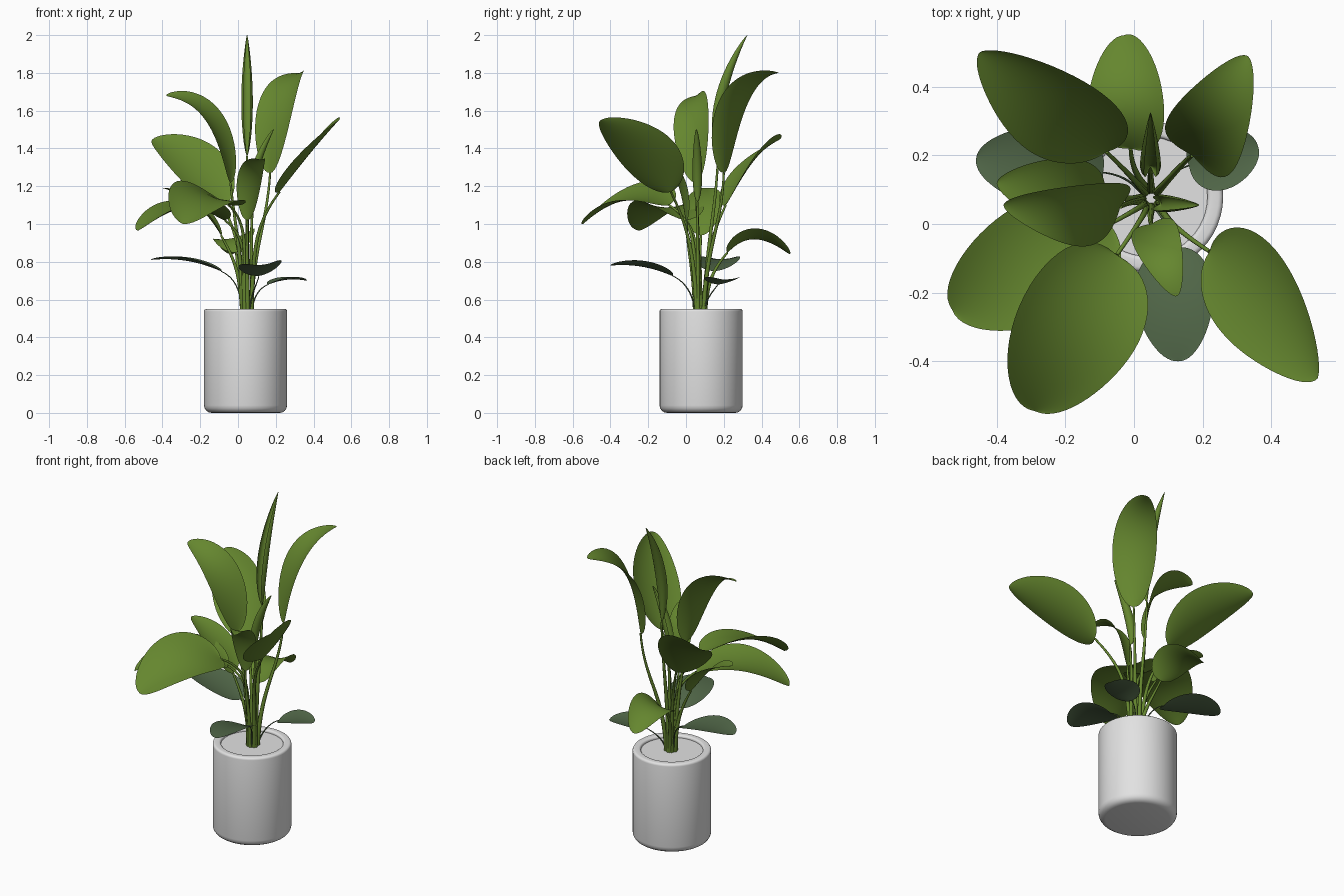
import bpy, bmesh, math
from mathutils import Vector as V

if "Cube" in bpy.data.objects:
    bpy.data.objects.remove(bpy.data.objects["Cube"])


def material(name, rgb):
    m = bpy.data.materials.new(name)
    m.diffuse_color = (*rgb, 1)
    m.use_nodes = True
    m.node_tree.nodes["Principled BSDF"].inputs["Base Color"].default_value = m.diffuse_color
    return m


GREEN = material("leaf green", (0.13, 0.24, 0.028))
GREY = material("grey green", (0.082, 0.135, 0.065))
WHITE = material("pot white", (0.76, 0.76, 0.76))
UP = V((0, 0, 1))


def finish(name, bm, mat, angle=40):
    me = bpy.data.meshes.new(name)
    bm.to_mesh(me)
    bm.free()
    ob = bpy.data.objects.new(name, me)
    bpy.context.collection.objects.link(ob)
    me.materials.append(mat)
    bpy.ops.object.select_all(action='DESELECT')
    ob.select_set(True)
    bpy.context.view_layer.objects.active = ob
    bpy.ops.object.shade_smooth_by_angle(angle=math.radians(angle))
    return ob


def bezier(p, t):
    # point on a bezier of any degree
    p = list(p)
    while len(p) > 1:
        p = [a.lerp(b, t) for a, b in zip(p, p[1:])]
    return p[0]


def skin(bm, rows, closed=False):
    # quads between successive rows of points
    grid = [[bm.verts.new(c) for c in r] for r in rows]
    for a, b in zip(grid, grid[1:]):
        n = len(a)
        for i in range(n if closed else n - 1):
            j = (i + 1) % n
            bm.faces.new((a[i], a[j], b[j], b[i]))
    return grid


def blade(name, p, width, roll, curl, power, mat, n=28, m=12):
    # leaf blade: arc cross-section swept along a curved midrib
    d = p[2] - p[0]
    side = V((d.x, d.y, 0)).cross(UP).normalized()
    c, s = math.cos(math.radians(roll)), math.sin(math.radians(roll))
    rows = []
    for i in range(n + 1):
        t = (1 - math.cos(math.pi * i / n)) / 2
        tan = (bezier(p[1:], t) - bezier(p[:2], t)).normalized()
        nor = side.cross(tan).normalized()
        a, b = side * c + nor * s, nor * c - side * s
        hw = width / 2 * max(math.sin(math.pi * t ** 0.8), 0) ** power + 0.0015
        row = []
        for k in range(m + 1):
            v = (2 * k / m - 1) * curl
            row.append(bezier(p, t) + a * (hw * math.sin(v) / curl)
                       + b * (hw * (1 - math.cos(v)) / curl))
        rows.append(row)
    bm = bmesh.new()
    skin(bm, rows)
    finish(name, bm, mat, 80)


def stalk(name, p, r0, r1, mat, n=18, sides=8):
    # tapering tube along a bezier
    rows = []
    for i in range(n + 1):
        t = i / n
        tan = (bezier(p[1:], t) - bezier(p[:-1], t)).normalized()
        a = tan.cross(V((0.3, 0.95, 0))).normalized()
        b = tan.cross(a)
        r = r0 + (r1 - r0) * t
        rows.append([bezier(p, t) + r * (a * math.cos(q) + b * math.sin(q))
                     for q in (2 * math.pi * k / sides for k in range(sides))])
    bm = bmesh.new()
    grid = skin(bm, rows, True)
    bm.faces.new(grid[-1])
    bmesh.ops.recalc_face_normals(bm, faces=bm.faces)
    finish(name, bm, mat, 60)


def leaf(name, base, tip, crest, width, roll=0, bend=0, curl=0.4, power=0.6,
         mat=GREEN, thick=0.013):
    # midrib bends at height "crest"; steeper leaves bend closer to their base
    b, t = V(base), V(tip)
    flat = V((t.x - b.x, t.y - b.y, 0))
    f = max(0.1, 0.55 - 0.3 * (crest - b.z) / flat.length)
    c = b + flat * f + UP * (crest - b.z) + flat.cross(UP).normalized() * bend
    blade(name, (b, c, t), width, roll, curl, power, mat)
    # stalk rises from the clump and meets the midrib smoothly
    out = V((b.x - 0.05, b.y - 0.075, 0))
    root = V((0.05, 0.075, 0.53)) + out.normalized() * 0.026
    h = b.z - root.z
    path = (root, root + UP * h * 0.5 + out * 0.1, b - (c - b).normalized() * h * 0.4, b)
    stalk(name.replace("leaf", "stalk"), path, thick, thick * 0.45, mat)


# pot: lathed profile with rounded foot, thick rim and shallow inner disc
def corner(r, z, size, start, turn):
    return [(r + size * math.cos(a), z + size * math.sin(a))
            for a in (math.radians(start + turn * k / 4) for k in range(5))]


profile = ([(0.0005, 0)] + corner(0.18, 0.04, 0.04, -90, 90)
           + corner(0.206, 0.537, 0.014, 0, 90) + corner(0.186, 0.539, 0.012, 90, 90)
           + [(0.174, 0.535), (0.0005, 0.535)])
bm = bmesh.new()
skin(bm, [[V((0.04 + r * math.cos(q), 0.08 + r * math.sin(q), z))
           for q in (2 * math.pi * k / 48 for k in range(48))] for r, z in profile], True)
bmesh.ops.recalc_face_normals(bm, faces=bm.faces)
finish("pot", bm, WHITE)

# young leaves, still rolled up
leaf("rolled_top_leaf", (.048, .17, 1.36), (.048, .325, 2), 1.7, .15, curl=2.5, power=.8)
leaf("rolled_small_leaf", (.08, .06, 1.12), (.19, .055, 1.5), 1.28, .11, curl=2.2)

# tall arching leaves
leaf("tall_back_right_leaf", (.17, .2, 1.27), (.33, .49, 1.8), 1.79, .25, 10, .02)
leaf("tall_left_leaf", (-.04, .05, 1.22), (-.38, .055, 1.68), 1.68, .21, 26, -.03)
leaf("back_left_leaf", (-.08, .21, 1.1), (-.45, .5, 1.45), 1.37, .31, 30, .02)
leaf("front_right_leaf", (.22, -.08, 1.17), (.535, -.45, 1.55), 1.4, .33, -32, -.06)

# middle leaves
leaf("front_left_leaf", (-.05, -.09, 1.1), (-.29, -.545, 1), 1.22, .38, 16, .03, power=.5)
leaf("low_left_leaf", (-.07, 0, 1.02), (-.53, -.25, .965), 1.18, .36, power=.5)
leaf("mid_left_leaf", (-.09, .08, .94), (-.4, .12, 1.19), 1.14, .2)
leaf("low_back_leaf", (-.01, .22, .85), (-.03, .55, .84), 1.01, .23, 14, power=.5)
leaf("small_front_leaf", (.05, 0, 1.02), (.125, -.21, 1.34), 1.36, .14)

# old grey leaves lying low
OLD = dict(curl=.3, power=.5, mat=GREY, thick=.005)
leaf("grey_front_leaf", (.11, -.07, .725), (.13, -.4, .78), .8, .23, -6, **OLD)
leaf("grey_left_leaf", (-.09, .15, .75), (-.46, .19, .81), .83, .24, **OLD)
leaf("grey_right_leaf", (.16, .17, .68), (.362, .225, .7), .72, .19, **OLD)
